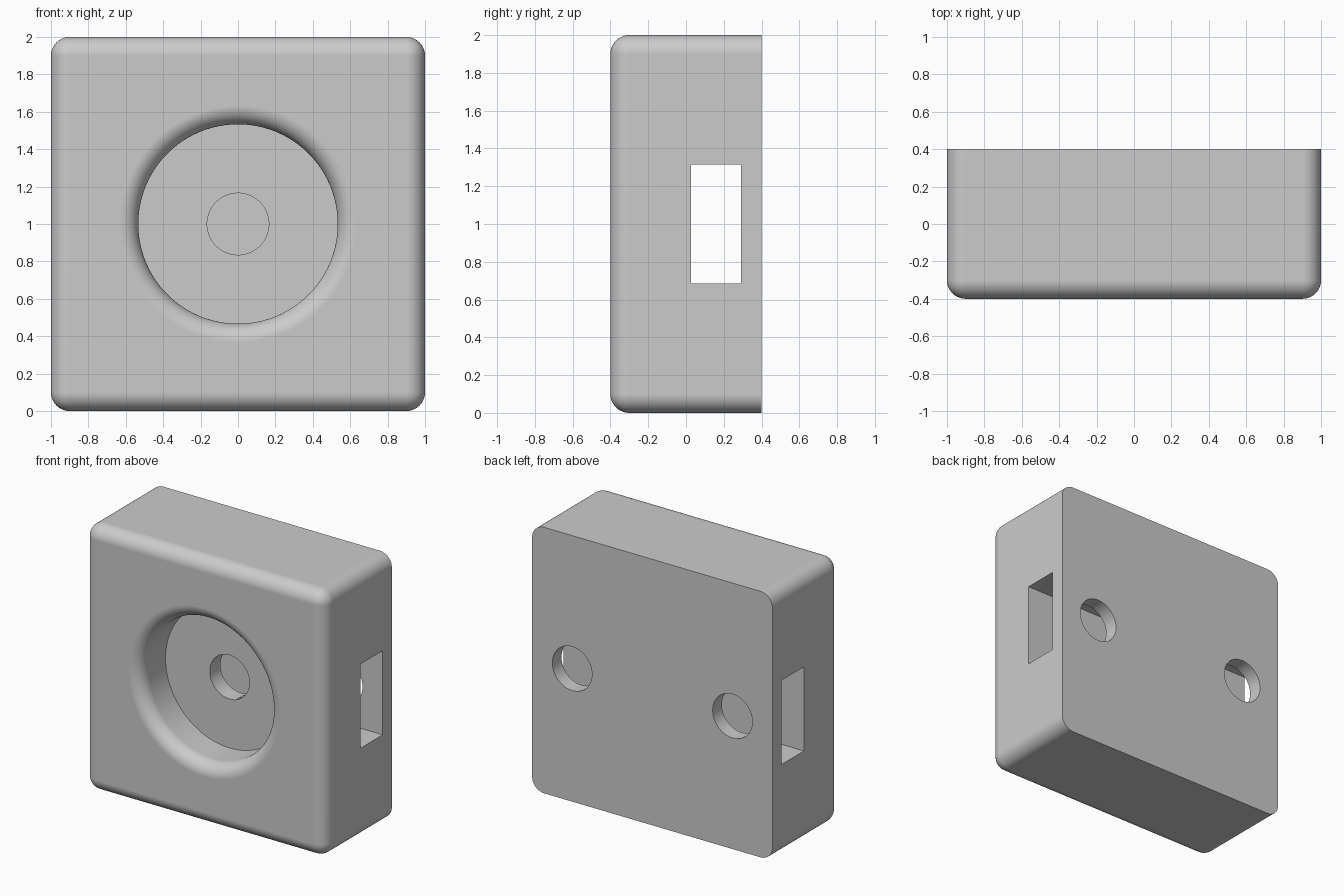
import bpy, bmesh
from math import pi, sin, cos
from mathutils import Matrix, Vector

cube = bpy.data.objects.get("Cube")
if cube:
    bpy.data.objects.remove(cube, do_unlink=True)

FRONT, BACK = -0.4, 0.4
FILLET = 0.1
RECESS_R, RECESS_FLOOR = 0.533, -0.1
HOLE_R = 0.165

grey = bpy.data.materials.new("plain grey")
grey.use_nodes = True
colour = (0.6, 0.6, 0.6, 1)
grey.diffuse_color = colour
grey.node_tree.nodes["Principled BSDF"].inputs["Base Color"].default_value = colour


def to_object(name, bm):
    bmesh.ops.recalc_face_normals(bm, faces=bm.faces)
    mesh = bpy.data.meshes.new(name)
    bm.to_mesh(mesh)
    bm.free()
    mesh.materials.append(grey)
    obj = bpy.data.objects.new(name, mesh)
    bpy.context.collection.objects.link(obj)
    return obj


def box(size, centre):
    bm = bmesh.new()
    bmesh.ops.create_cube(bm, size=1)
    bmesh.ops.scale(bm, vec=size, verts=bm.verts)
    bmesh.ops.translate(bm, vec=centre, verts=bm.verts)
    return bm


def lathe(name, profile, x=0.0, steps=96):
    """Turn a (radius, y) profile about a front-to-back axis at height 1."""
    bm = bmesh.new()
    verts = [bm.verts.new((r, y, 0)) for r, y in profile]
    edges = [bm.edges.new(pair) for pair in zip(verts, verts[1:])]
    bmesh.ops.spin(bm, geom=verts + edges, cent=(0, 0, 0), axis=(0, 1, 0),
                   angle=2 * pi, steps=steps)
    bmesh.ops.remove_doubles(bm, verts=bm.verts, dist=1e-5)
    bmesh.ops.translate(bm, vec=(x, 0, 1), verts=bm.verts)
    return to_object(name, bm)


def drill(name, x, y0, y1):
    return lathe(name, [(0, y0), (HOLE_R, y0), (HOLE_R, y1), (0, y1)], x)


# Housing block: every edge rounded except those around the back
bm = box((2, BACK - FRONT, 2), (0, 0, 1))
rounded = [e for e in bm.edges if any(v.co.y < 0 for v in e.verts)]
bmesh.ops.bevel(bm, geom=rounded, offset=FILLET, offset_type='OFFSET',
                segments=10, profile=0.5, affect='EDGES', clamp_overlap=False)
housing = to_object("housing", bm)

# Round front recess with a rolled rim
rim = RECESS_R + FILLET
arc = [(rim - FILLET * cos(t * pi / 24), FRONT + FILLET - FILLET * sin(t * pi / 24))
       for t in range(13)]
recess = lathe("recess_cutter", [(0, RECESS_FLOOR), (RECESS_R, RECESS_FLOOR)]
               + arc + [(rim, -0.5), (0, -0.5)])

# Slot running from side to side, and the holes opening into it
slot = to_object("slot_cutter", box((2.4, 0.264, 0.632), (0, 0.159, 1)))
cutters = [recess, slot, drill("centre_hole_cutter", 0, -0.2, 0.15)]
for side, x in (("left", 0.667), ("right", -0.667)):
    cutters.append(drill(side + "_back_hole_cutter", x, 0.15, 0.5))

# Cut the housing, then drop the cutters
for cutter in cutters:
    cutter.hide_render = True
    mod = housing.modifiers.new(cutter.name, 'BOOLEAN')
    mod.operation = 'DIFFERENCE'
    mod.solver = 'EXACT'
    mod.object = cutter
graph = bpy.context.evaluated_depsgraph_get()
cut_mesh = bpy.data.meshes.new_from_object(housing.evaluated_get(graph))
housing.modifiers.clear()
housing.data = cut_mesh
cut_mesh.name = "housing"
cut_mesh.materials.clear()
cut_mesh.materials.append(grey)
for poly in cut_mesh.polygons:
    poly.material_index = 0
for cutter in cutters:
    bpy.data.objects.remove(cutter, do_unlink=True)

# Smooth the rounds, keep flat walls flat
bpy.ops.object.select_all(action='DESELECT')
housing.select_set(True)
bpy.context.view_layer.objects.active = housing
bpy.ops.object.shade_smooth_by_angle(angle=pi / 6)
weighted = housing.modifiers.new("flat walls", 'WEIGHTED_NORMAL')
weighted.keep_sharp = True
